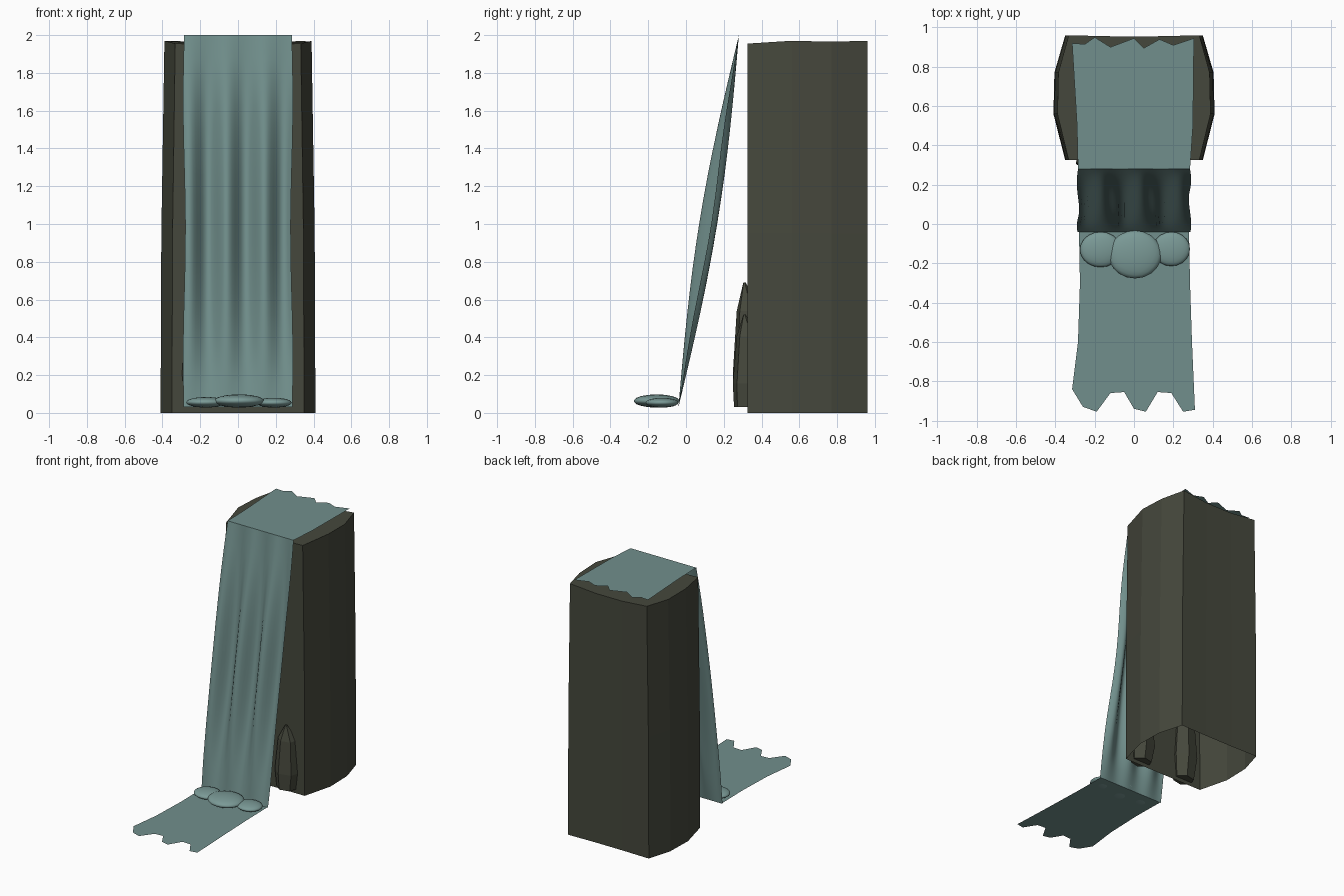
import bpy, bmesh, math
from mathutils import Matrix

if "Cube" in bpy.data.objects:
    bpy.data.objects.remove(bpy.data.objects["Cube"])


def material(name, rgb):
    m = bpy.data.materials.new(name)
    m.diffuse_color = (*rgb, 1)
    m.use_nodes = True
    m.node_tree.nodes["Principled BSDF"].inputs["Base Color"].default_value = m.diffuse_color
    return m


WATER = material("water teal", (0.165, 0.275, 0.262))
FOAM = material("foam teal", (0.195, 0.32, 0.305))
STONE = material("dark stone", (0.060, 0.064, 0.045))


def make(name, verts, faces, mat, smooth=False):
    me = bpy.data.meshes.new(name)
    me.from_pydata(verts, [], faces)
    me.materials.append(mat)
    ob = bpy.data.objects.new(name, me)
    bpy.context.collection.objects.link(ob)
    for p in me.polygons:
        p.use_smooth = smooth
    return ob


def loft(name, rings, mat, cap_bottom=True):
    """Skin equal-length rings from bottom to top and cap the ends."""
    n = len(rings[0])
    verts = [v for r in rings for v in r]
    faces = [(k * n + i, k * n + (i + 1) % n, (k + 1) * n + (i + 1) % n, (k + 1) * n + i)
             for k in range(len(rings) - 1) for i in range(n)]
    faces.append(tuple(range((len(rings) - 1) * n, len(rings) * n)))
    if cap_bottom:
        faces.append(tuple(reversed(range(n))))
    return make(name, verts, faces, mat)


# Cliff: hollow faceted column, open below, slightly wavy top edge
half = [(0.12, 0.325), (0.35, 0.325), (0.41, 0.56), (0.405, 0.77), (0.35, 0.96), (0.12, 0.955)]
outline = half + [(-x, y) for x, y in reversed(half)]
top_z = [1.95, 1.955, 1.97, 1.965, 1.97, 1.95]
top_z = top_z + top_z[::-1]
loft("cliff", [
    [(x, y, 0) for x, y in outline],
    [(x * 0.99, y, 0.95) for x, y in outline],
    [(x * 0.95, y, z) for (x, y), z in zip(outline, top_z)],
], STONE, cap_bottom=False)


# Pointed rocks leaning on the foot of the cliff
def rock(name, cx, height, rx):
    def ring(z, s, dy):
        return [(cx + rx * s * math.cos(a), 0.33 + dy + 0.085 * s * math.sin(a), z)
                for a in (math.tau * (i + 0.25) / 6 for i in range(6))]
    loft(name, [ring(0.03, 0.8, -0.01), ring(height * 0.3, 1.0, 0),
                ring(height * 0.78, 0.75, 0), ring(height, 0.08, -0.02)], STONE)


rock("rock_left", -0.2, 0.69, 0.10)
rock("rock_right", 0.2, 0.52, 0.10)

# Stream on the cliff top, with a ragged back edge
stream = [(-0.285, 0.28), (0.285, 0.28), (0.30, 0.5), (0.305, 0.945), (0.20, 0.91),
          (0.13, 0.94), (0.05, 0.895), (0, 0.945), (-0.12, 0.90), (-0.20, 0.95),
          (-0.25, 0.915), (-0.315, 0.92), (-0.29, 0.5)]
make("stream_top", [(x, y, 2.0) for x, y in stream], [tuple(range(len(stream)))], WATER)

# Outflow on the ground, with a ragged front edge
flow = [(0.28, -0.04), (-0.28, -0.04), (-0.275, -0.3), (-0.285, -0.6), (-0.315, -0.84),
        (-0.26, -0.93), (-0.19, -0.955), (-0.12, -0.86), (-0.05, -0.855), (0, -0.94),
        (0.06, -0.955), (0.12, -0.855), (0.19, -0.86), (0.25, -0.955), (0.31, -0.945),
        (0.295, -0.6), (0.285, -0.3)]
make("outflow", [(x, y, 0.03) for x, y in flow], [tuple(range(len(flow)))], WATER)

# Falling sheet: leaning, with vertical folds that fade at both ends
NX, NZ = 36, 16
verts = []
for j in range(NZ + 1):
    t = j / NZ
    w = 0.285 + 0.006 * math.sin(t * 9)
    for i in range(NX + 1):
        x = w * (2 * i / NX - 1)
        fold = 0.048 * math.sin(math.pi * t) * math.cos(math.tau * (x + 0.26) / 0.2)
        verts.append((x, 0.28 - 0.32 * t - fold, 2.0 - 1.97 * t))
faces = [(a, a + NX + 1, a + NX + 2, a + 1)
         for j in range(NZ) for a in (j * (NX + 1) + i for i in range(NX))]
make("falling_water", verts, faces, WATER, smooth=True)

# Foam mounds where the water lands
for name, x, y, rx, ry, rz in (("foam_left", -0.17, -0.13, 0.105, 0.09, 0.028),
                               ("foam_middle", 0.005, -0.155, 0.135, 0.122, 0.035),
                               ("foam_right", 0.19, -0.127, 0.095, 0.087, 0.026)):
    ob = make(name, [], [], FOAM)
    bm = bmesh.new()
    bmesh.ops.create_icosphere(bm, subdivisions=3, radius=1,
                               matrix=Matrix.Translation((x, y, 0.028 + rz)) @ Matrix.Diagonal((rx, ry, rz, 1)))
    for f in bm.faces:
        f.smooth = True
    bm.to_mesh(ob.data)
    bm.free()
